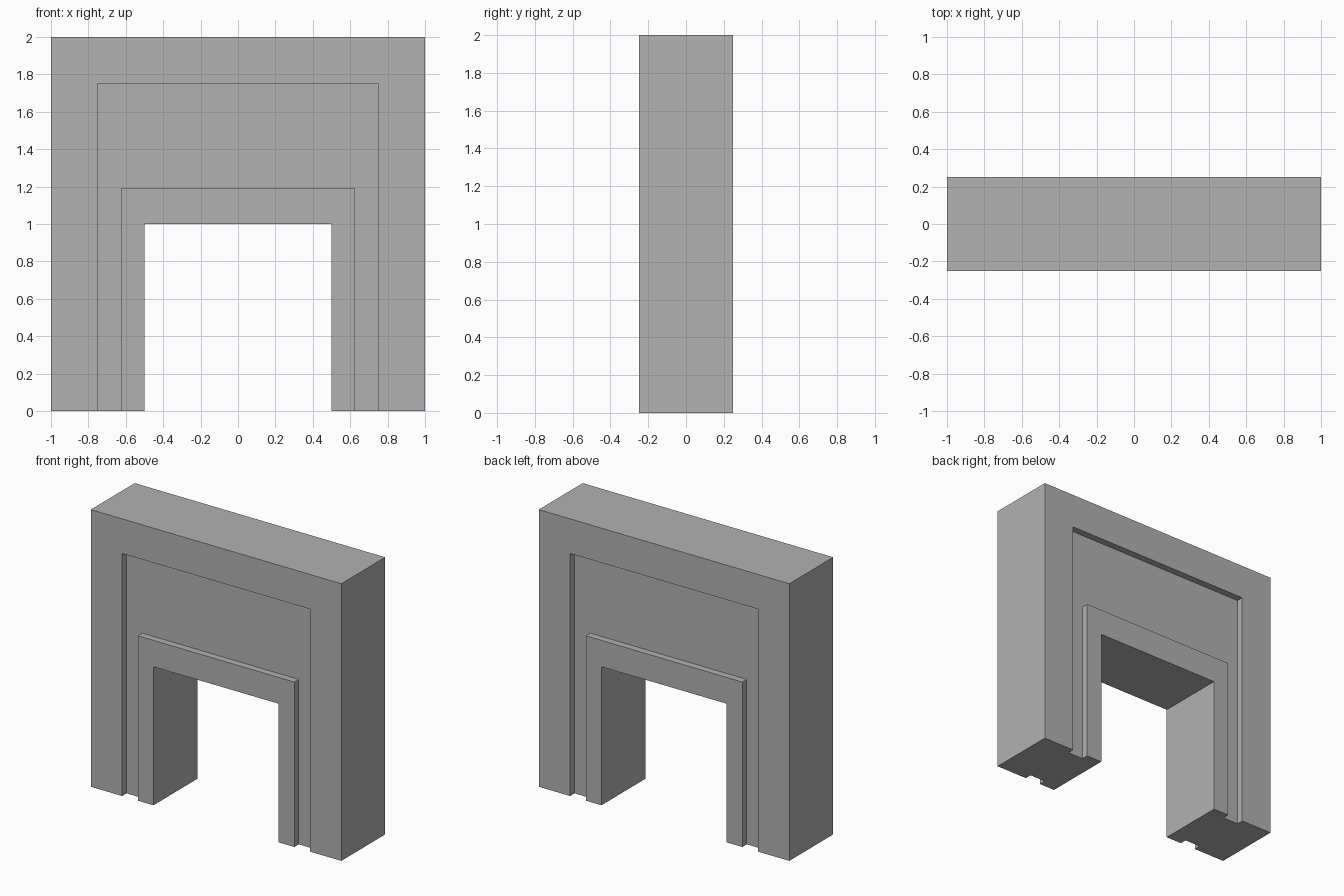
import bpy
import bmesh

default_cube = bpy.data.objects.get("Cube")
if default_cube:
    bpy.data.objects.remove(default_cube, do_unlink=True)

DEPTH = 0.25          # half thickness of the arch
FLOOR = DEPTH - 0.05  # half thickness inside the recessed band

# Rings of the arch as (half width, height), from opening to outside
OPENING = (0.5, 1.0)
INNER_TRIM = (0.625, 1.19)
OUTER_TRIM = (0.75, 1.75)
OUTSIDE = (1.0, 2.0)

# Front half of the cross-section; the back half mirrors it
front_half = [(OPENING, DEPTH), (INNER_TRIM, DEPTH), (INNER_TRIM, FLOOR),
              (OUTER_TRIM, FLOOR), (OUTER_TRIM, DEPTH), (OUTSIDE, DEPTH)]
section = [(ring, -y) for ring, y in front_half] + front_half[::-1]


def station(bm, side, top):
    """Place the cross-section at a foot (top=0) or an upper corner (top=1)."""
    return [bm.verts.new((side * w, y, top * h)) for (w, h), y in section]


# Sweep the section up one leg, across the lintel and down the other leg
bm = bmesh.new()
stations = [station(bm, side, top)
            for side, top in ((-1, 0), (-1, 1), (1, 1), (1, 0))]
count = len(section)
for a, b in zip(stations, stations[1:]):
    for i in range(count):
        j = (i + 1) % count
        bm.faces.new((a[i], a[j], b[j], b[i]))

# Close the undersides of the feet
bm.faces.new(stations[0])
bm.faces.new(stations[-1])
bmesh.ops.recalc_face_normals(bm, faces=bm.faces)

mesh = bpy.data.meshes.new("doorway_arch")
bm.to_mesh(mesh)
bm.free()
arch = bpy.data.objects.new("doorway_arch", mesh)
bpy.context.collection.objects.link(arch)

# Plain grey stone
grey = (0.445, 0.445, 0.445, 1.0)
stone = bpy.data.materials.new("light_grey")
stone.use_nodes = True
stone.diffuse_color = grey
for node in stone.node_tree.nodes:
    if node.type == 'BSDF_PRINCIPLED':
        node.inputs["Base Color"].default_value = grey
mesh.materials.append(stone)
